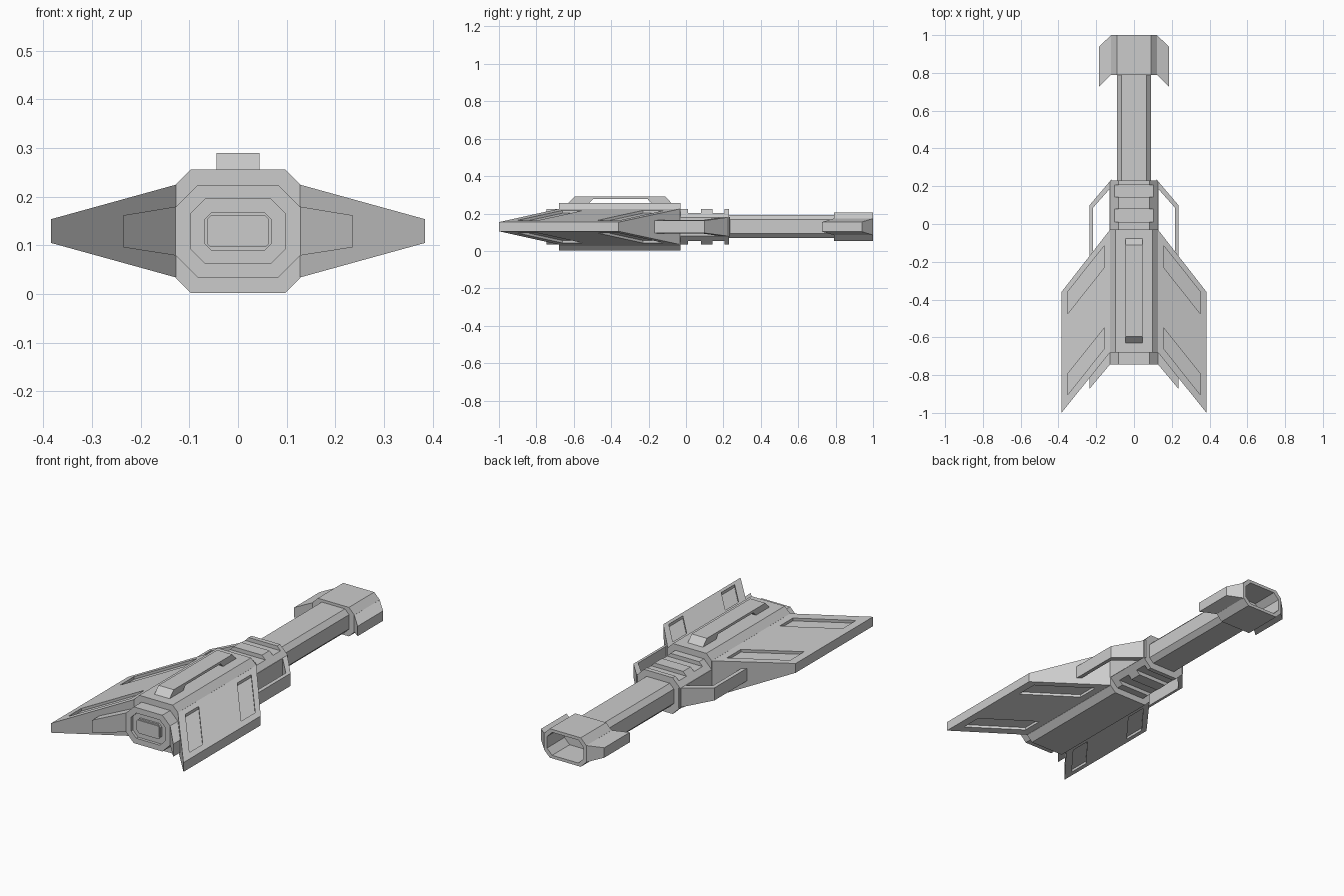
import bpy, bmesh

if "Cube" in bpy.data.objects:
    bpy.data.objects.remove(bpy.data.objects["Cube"])


def loft(name, rings):
    """Join equal-length point rings with quads and cap both ends."""
    bm = bmesh.new()
    vs = [[bm.verts.new(p) for p in r] for r in rings]
    n = len(rings[0])
    for a, b in zip(vs, vs[1:]):
        for i in range(n):
            bm.faces.new((a[i], a[(i + 1) % n], b[(i + 1) % n], b[i]))
    bm.faces.new(vs[0])
    bm.faces.new(vs[-1])
    bmesh.ops.recalc_face_normals(bm, faces=bm.faces)
    me = bpy.data.meshes.new(name)
    bm.to_mesh(me)
    bm.free()
    ob = bpy.data.objects.new(name, me)
    bpy.context.collection.objects.link(ob)
    return ob


def octagon(y, hw, z0, z1, c):
    half = [(hw - c, z0), (hw, z0 + c), (hw, z1 - c), (hw - c, z1)]
    return [(x, y, z) for x, z in half + [(-x, z) for x, z in reversed(half)]]


def oct_bar(name, y0, y1, *sec):
    return loft(name, [octagon(y0, *sec), octagon(y1, *sec)])


def box(name, x0, x1, y0, y1, z0, z1):
    return loft(name, [[(x0, y0, z), (x1, y0, z), (x1, y1, z), (x0, y1, z)] for z in (z0, z1)])


def fin(name, s, root, tip):
    """Swept side fin; root and tip are (x, y0, y1, z0, z1)."""
    return loft(name, [[(s * x, y0, z0), (s * x, y1, z0), (s * x, y1, z1), (s * x, y0, z1)]
                       for x, y0, y1, z0, z1 in (root, tip)])


def cut(ob, cutter):
    cutter.hide_render = True
    m = ob.modifiers.new("cut", 'BOOLEAN')
    m.operation = 'DIFFERENCE'
    m.solver = 'EXACT'
    m.object = cutter
    bpy.context.view_layer.objects.active = ob
    bpy.ops.object.modifier_apply(modifier=m.name)
    bpy.data.objects.remove(cutter)


ZC = 0.129  # height of the long axis

# Core running through the hull, with neck grooves above and below
core = oct_bar("core", -0.745, 0.23, 0.128, 0.034, 0.224, 0.045)
for y0, y1 in ((0.01, 0.08), (0.143, 0.206)):
    for z0, z1 in ((0.204, 0.3), (-0.1, 0.054)):
        cut(core, box("groove_cutter", -0.2, 0.2, y0, y1, z0, z1))
# Stepped recess in the end face
cut(core, oct_bar("end_cutter", -0.8, -0.73, 0.098, 0.063, 0.195, 0.03))
oct_bar("end_plate", -0.74, -0.725, 0.07, 0.09, 0.168, 0.015)
oct_bar("end_button", -0.745, -0.73, 0.063, 0.097, 0.161, 0.006)

# Main hull shell
oct_bar("hull", -0.68, -0.03, 0.128, 0.002, 0.256, 0.031)

for s, side in ((1, "right"), (-1, "left")):
    # Large swept wing with two shallow slots on both faces
    wing = fin(side + "_wing", s, (0.127, -0.68, -0.03, 0.034, 0.225), (0.384, -1.0, -0.36, 0.105, 0.154))
    for ya, yb, yc, yd in ((-0.115, -0.36, -0.476, -0.23), (-0.55, -0.795, -0.905, -0.66)):
        plan = [(0.157, ya), (0.352, yb), (0.352, yc), (0.157, yd)]
        for f in (1, -1):
            floor = [(s * x, y, ZC + f * (0.081 - 0.275 * (x - 0.128))) for x, y in plan]
            top = [(s * x, y, ZC + f * 0.3) for x, y in plan]
            cut(wing, loft("slot_cutter", [floor, top]))
    # Inner fin: forms the neck frame at one end and the small fin at the other
    frame = fin(side + "_frame", s, (0.12, -0.735, 0.235, 0.078, 0.181), (0.235, -0.872, 0.1, 0.096, 0.162))
    hole = [(0.129, 0.185), (0.218, 0.085), (0.218, -0.25), (0.129, -0.25)]
    cut(frame, loft("hole_cutter", [[(s * x, y, z) for x, y in hole] for z in (-0.1, 0.4)]))

# Top rail standing on the hull
rail = [(-0.635, 0.25), (-0.595, 0.29), (-0.11, 0.29), (-0.072, 0.25), (-0.18, 0.25),
        (-0.205, 0.277), (-0.497, 0.277), (-0.522, 0.25)]
loft("top_rail", [[(x, y, z) for y, z in rail] for x in (-0.044, 0.044)])

# Barrel
oct_bar("barrel", 0.22, 0.85, 0.091, 0.068, 0.191, 0.024)

# Hollow muzzle with swept cheeks
muzzle = oct_bar("muzzle", 0.79, 1.0, 0.122, 0.053, 0.205, 0.032)
cut(muzzle, oct_bar("bore_cutter", 0.855, 1.1, 0.106, 0.069, 0.189, 0.03))
for s, side in ((1, "right"), (-1, "left")):
    fin(side + "_muzzle_cheek", s, (0.121, 0.79, 1.0, 0.085, 0.173), (0.184, 0.728, 0.94, 0.103, 0.155))
